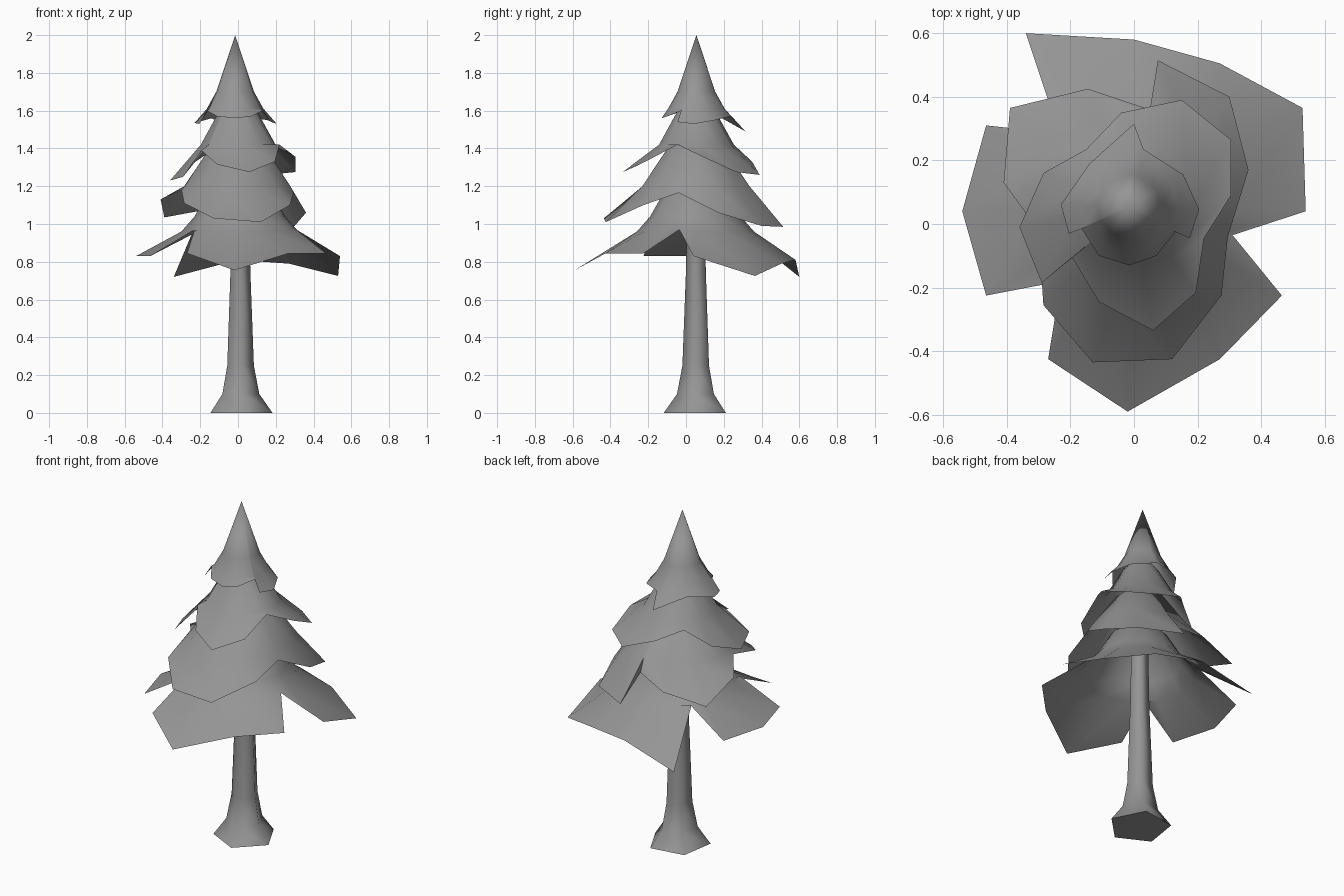
import bpy
import bmesh
from math import sin, cos, radians, hypot
from mathutils import Vector

default_cube = bpy.data.objects.get("Cube")
if default_cube:
    bpy.data.objects.remove(default_cube, do_unlink=True)

# One plain colour for the whole tree
GREY = (0.3, 0.3, 0.3, 1)
grey = bpy.data.materials.new("plain grey")
grey.use_nodes = True
grey.diffuse_color = GREY
grey.node_tree.nodes["Principled BSDF"].inputs["Base Color"].default_value = GREY


def finish(bm, name, sharp_angle):
    """Turn a bmesh into a smooth shaded object with the grey material."""
    mesh = bpy.data.meshes.new(name)
    bm.to_mesh(mesh)
    bm.free()
    mesh.materials.append(grey)
    obj = bpy.data.objects.new(name, mesh)
    bpy.context.collection.objects.link(obj)
    bpy.ops.object.select_all(action="DESELECT")
    obj.select_set(True)
    bpy.context.view_layer.objects.active = obj
    bpy.ops.object.shade_smooth_by_angle(angle=radians(sharp_angle))
    return obj


def bridge(bm, upper, lower):
    """Join two closed rings of equal length with quads."""
    count = len(upper)
    for i in range(count):
        j = (i + 1) % count
        bm.faces.new((upper[i], lower[i], lower[j], upper[j]))


def height_at(profile, radius):
    """Height of a (radius, height) profile at the given radius."""
    for (r0, z0), (r1, z1) in zip(profile, profile[1:]):
        if radius <= r1:
            return z0 + (z1 - z0) * (radius - r0) / (r1 - r0)
    return profile[-1][1]


def build_tier(name, centre, profile, rim):
    """Open cone of foliage: tip, rings following the profile, ragged rim."""
    bm = bmesh.new()
    cx, cy = centre
    tip = bm.verts.new((cx, cy, profile[0][1]))
    rings = []
    for ring_radius, _ in profile[1:]:
        ring = []
        for x, y, z in rim:
            reach = hypot(x - cx, y - cy)
            # notches in the rim stay just outside the ring
            radius = min(ring_radius, reach * 0.93)
            ring.append(bm.verts.new((cx + (x - cx) * radius / reach,
                                      cy + (y - cy) * radius / reach,
                                      height_at(profile, radius))))
        rings.append(ring)
    rings.append([bm.verts.new(point) for point in rim])
    for i, vert in enumerate(rings[0]):
        bm.faces.new((tip, vert, rings[0][(i + 1) % len(rim)]))
    for upper, lower in zip(rings, rings[1:]):
        bridge(bm, upper, lower)
    return finish(bm, name, 60)


# Trunk: five sides, flaring out at the root
def build_trunk(centre, profile, sides=5, turn=63):
    bm = bmesh.new()
    rings = []
    for radius, z in profile:
        angles = [radians(turn + 360 * i / sides) for i in range(sides)]
        rings.append([bm.verts.new((centre.x + radius * cos(a),
                                    centre.y + radius * sin(a), z))
                      for a in angles])
    for lower, upper in zip(rings, rings[1:]):
        bridge(bm, upper, lower)
    bm.faces.new(rings[0][::-1])
    bm.faces.new(rings[-1])
    return finish(bm, "trunk", 75)


build_trunk(Vector((.01, .055)),
            [(.175, 0), (.104, .1), (.075, .25), (.056, .75), (.05, 1.1)])

# Foliage tiers, rims listed anticlockwise seen from above
build_tier("bottom_foliage", (.01, .05),
           [(0, 1.26), (.16, 1.18), (.24, 1.04), (.31, .96)],
           [(.54, .04, .83), (.53, .365, .725), (.27, .505, .79),
            (0, .58, .81), (-.34, .6, .72), (-.235, .285, .97),
            (-.465, .31, .83), (-.54, .04, .83), (-.465, -.225, .83),
            (-.23, -.18, .97), (-.27, -.425, .845), (-.02, -.59, .755),
            (.27, -.425, .845), (.465, -.225, .845), (.31, -.035, .97)])

build_tier("lower_middle_foliage", (0, .05),
           [(0, 1.5), (.14, 1.42), (.29, 1.2)],
           [(.36, .17, 1.06), (.3, .4, .99), (.075, .515, .985),
            (.05, .36, 1.12), (-.145, .425, 1.08), (-.39, .365, 1.035),
            (-.41, .13, 1.13), (-.3, -.02, 1.18), (-.285, -.255, 1.11),
            (-.13, -.435, 1.03), (.12, -.425, 1.01), (.275, -.225, 1.1),
            (.295, -.04, 1.165)])

build_tier("upper_middle_foliage", (0, .055),
           [(0, 1.72), (.1, 1.6), (.2, 1.42)],
           [(.305, .09, 1.355), (.305, .265, 1.275), (.15, .39, 1.26),
            (-.04, .35, 1.33), (-.15, .235, 1.38), (-.285, .16, 1.29),
            (-.36, -.01, 1.23), (-.29, -.185, 1.25), (-.195, -.105, 1.39),
            (-.11, -.245, 1.315), (.06, -.335, 1.275), (.195, -.215, 1.33),
            (.22, -.045, 1.42)])

build_tier("top_foliage", (-.015, .055),
           [(0, 2), (.1, 1.7), (.15, 1.61)],
           [(.205, .045, 1.53), (.155, .155, 1.55), (.03, .235, 1.57),
            (0, .315, 1.49), (-.14, .19, 1.56), (-.23, .06, 1.535),
            (-.205, -.03, 1.53), (-.165, -.015, 1.6), (-.11, -.1, 1.57),
            (-.015, -.13, 1.56), (.07, -.1, 1.57), (.13, -.025, 1.6),
            (.175, -.045, 1.54)])
